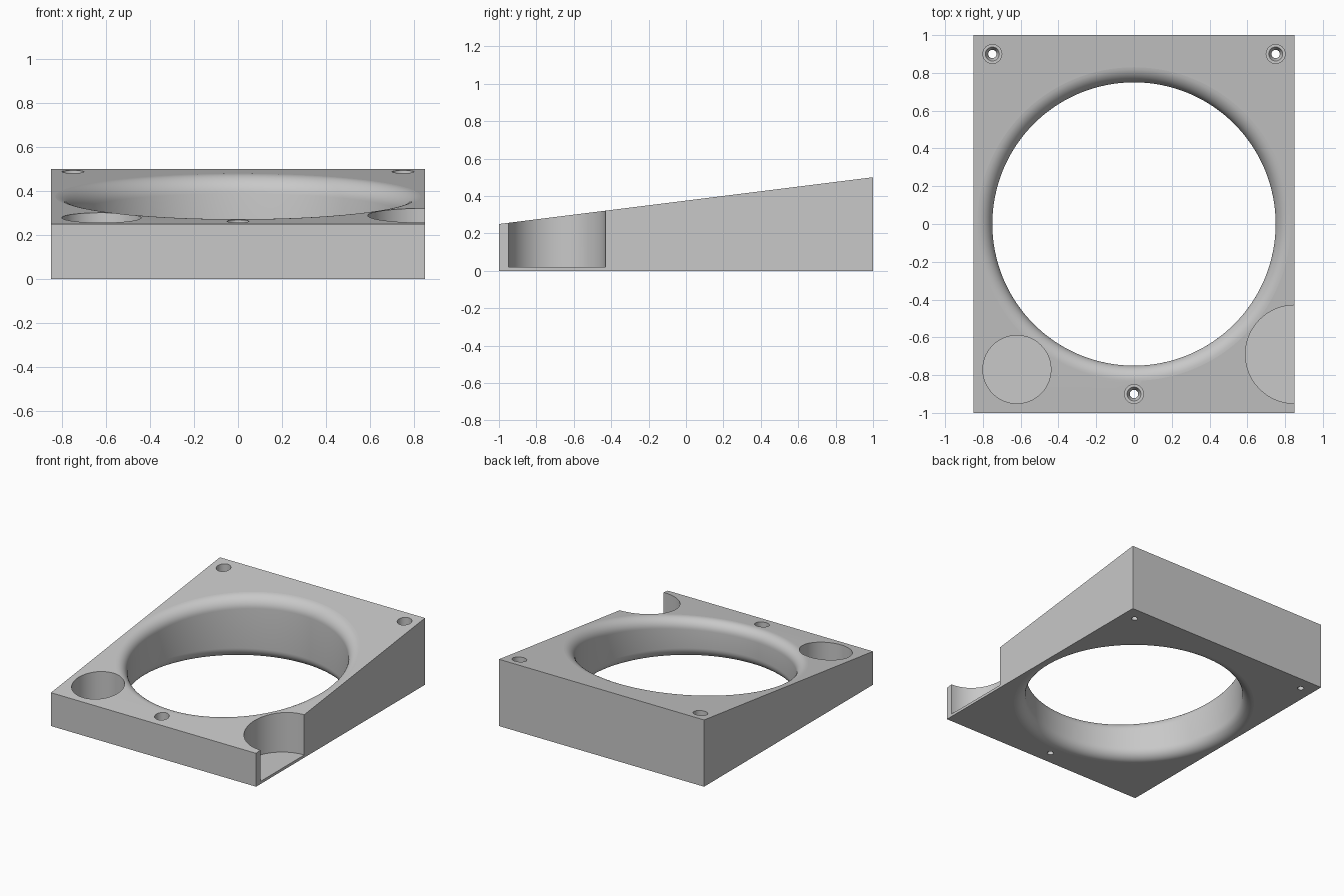
import bpy
import bmesh
from math import sin, cos, pi

if "Cube" in bpy.data.objects:
    bpy.data.objects.remove(bpy.data.objects["Cube"], do_unlink=True)

HALF_X, HALF_Y = 0.85, 1.0
BORE, FILLET = 0.75, 0.08
FLOOR = 0.02


def slope(y):
    """Height of the slanted top face."""
    return 0.375 + 0.125 * y


def finish(name, bm):
    bmesh.ops.recalc_face_normals(bm, faces=bm.faces)
    mesh = bpy.data.meshes.new(name)
    bm.to_mesh(mesh)
    bm.free()
    obj = bpy.data.objects.new(name, mesh)
    bpy.context.collection.objects.link(obj)
    return obj


def lathe(name, x, y, profile, segments):
    """Closed solid of revolution; profile rows are (radius, height, follows_slope)."""
    bm = bmesh.new()
    rings = []
    for r, z, sloped in profile:
        ring = []
        for i in range(segments):
            a = 2 * pi * i / segments
            px, py = x + r * cos(a), y + r * sin(a)
            ring.append(bm.verts.new((px, py, z + (slope(py) if sloped else 0))))
        rings.append(ring)
    for low, high in zip(rings, rings[1:]):
        for i in range(segments):
            j = (i + 1) % segments
            bm.faces.new((low[i], low[j], high[j], high[i]))
    bm.faces.new(rings[0][::-1])
    bm.faces.new(rings[-1])
    return finish(name, bm)


# Wedge block: side profile extruded across the width
bm = bmesh.new()
outline = [(-HALF_Y, 0), (HALF_Y, 0), (HALF_Y, slope(HALF_Y)), (-HALF_Y, slope(-HALF_Y))]
side = bm.faces.new([bm.verts.new((-HALF_X, y, z)) for y, z in outline])
extruded = bmesh.ops.extrude_face_region(bm, geom=[side])
bmesh.ops.translate(bm, vec=(2 * HALF_X, 0, 0),
                    verts=[v for v in extruded["geom"] if isinstance(v, bmesh.types.BMVert)])
block = finish("wedge_frame", bm)

# Main bore with rounded rims at the base and along the slanted top
STEPS = 10
arc = [(BORE + FILLET * (1 - sin(pi / 2 * k / STEPS)),
        FILLET * (1 - cos(pi / 2 * k / STEPS))) for k in range(STEPS + 1)]
outer = BORE + FILLET
profile = [(outer, -0.1, False)]
profile += [(r, h, False) for r, h in arc]
profile += [(r, -h, True) for r, h in reversed(arc)]
profile += [(outer, 0.1, True)]
cutters = [lathe("bore_cutter", 0, 0, profile, 128)]

# Round pockets at the front corners; the left one breaks through the side
for name, x, y, r in (("round_pocket_cutter", -0.62, -0.77, 0.18),
                      ("side_pocket_cutter", HALF_X, -0.69, 0.26)):
    cutters.append(lathe(name, x, y, [(r, FLOOR, False), (r, 1, False)], 96))

# Stepped screw holes with a conical seat
screw = [(0.022, -0.1, False), (0.022, 0.12, False), (0.037, 0.15, False),
         (0.05, 0.15, False), (0.05, 1, False)]
for x, y in ((-0.75, 0.9), (0.75, 0.9), (0, -0.9)):
    cutters.append(lathe("screw_hole_cutter", x, y, screw, 32))

# Cut everything out of the block
bpy.ops.object.select_all(action="DESELECT")
bpy.context.view_layer.objects.active = block
block.select_set(True)
for cutter in cutters:
    cutter.hide_render = True
    mod = block.modifiers.new(cutter.name, "BOOLEAN")
    mod.operation = "DIFFERENCE"
    mod.solver = "EXACT"
    mod.object = cutter
    bpy.ops.object.modifier_apply(modifier=mod.name)
for cutter in cutters:
    bpy.data.objects.remove(cutter, do_unlink=True)

# Smooth curved walls, keep the large faces flat
bpy.ops.object.shade_smooth_by_angle(angle=pi / 6)
for face in block.data.polygons:
    if face.area > 0.08:
        face.use_smooth = False

# Single grey material
grey = bpy.data.materials.new("plain_grey")
grey.use_nodes = True
colour = (0.58, 0.58, 0.58, 1)
grey.diffuse_color = colour
grey.node_tree.nodes["Principled BSDF"].inputs["Base Color"].default_value = colour
block.data.materials.clear()
block.data.materials.append(grey)
for face in block.data.polygons:
    face.material_index = 0
